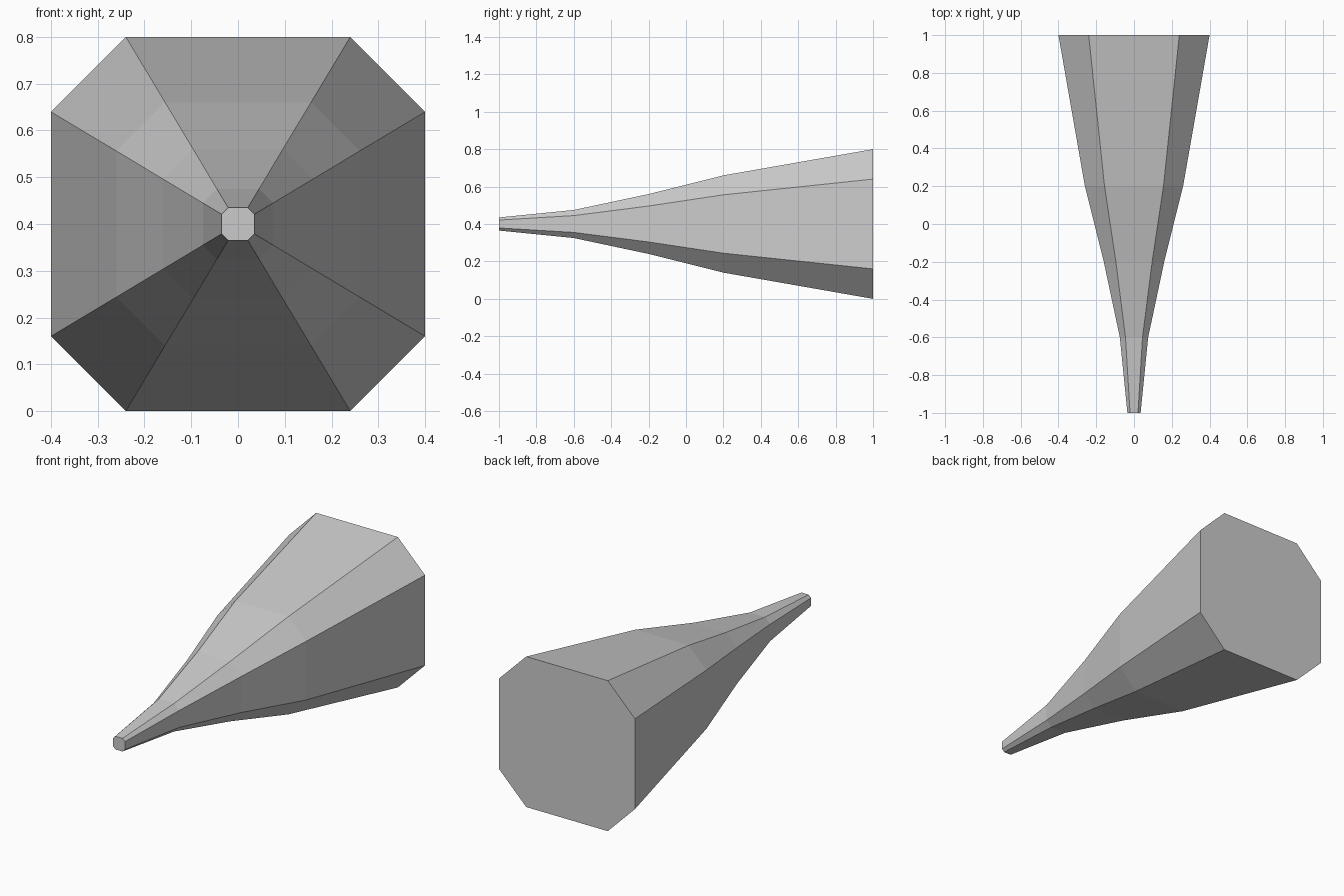
import bpy
import bmesh

cube = bpy.data.objects.get("Cube")
if cube:
    bpy.data.objects.remove(cube, do_unlink=True)

# Plain grey material
grey = bpy.data.materials.new("light_grey")
grey.use_nodes = True
colour = (0.6, 0.6, 0.6, 1.0)
grey.diffuse_color = colour
grey.node_tree.nodes["Principled BSDF"].inputs["Base Color"].default_value = colour

# Half-width of the body at each station along y, from tip to base
STATIONS = [(-1.0, 0.035), (-0.6, 0.075), (-0.2, 0.16), (0.2, 0.26), (1.0, 0.4)]
CENTRE_Z = 0.4
# Square section with cut corners, as fractions of the half-width
SECTION = [(1, -0.6), (1, 0.6), (0.6, 1), (-0.6, 1),
           (-1, 0.6), (-1, -0.6), (-0.6, -1), (0.6, -1)]

# Loft the section along the stations and cap both ends
bm = bmesh.new()
rings = [[bm.verts.new((r * x, y, CENTRE_Z + r * z)) for x, z in SECTION]
         for y, r in STATIONS]
for a, b in zip(rings, rings[1:]):
    for i in range(8):
        j = (i + 1) % 8
        bm.faces.new((a[i], a[j], b[j], b[i]))
bm.faces.new(rings[0])
bm.faces.new(rings[-1])
bmesh.ops.recalc_face_normals(bm, faces=bm.faces)

mesh = bpy.data.meshes.new("tapered_body")
bm.to_mesh(mesh)
bm.free()
mesh.materials.append(grey)
body = bpy.data.objects.new("tapered_body", mesh)
bpy.context.collection.objects.link(body)
